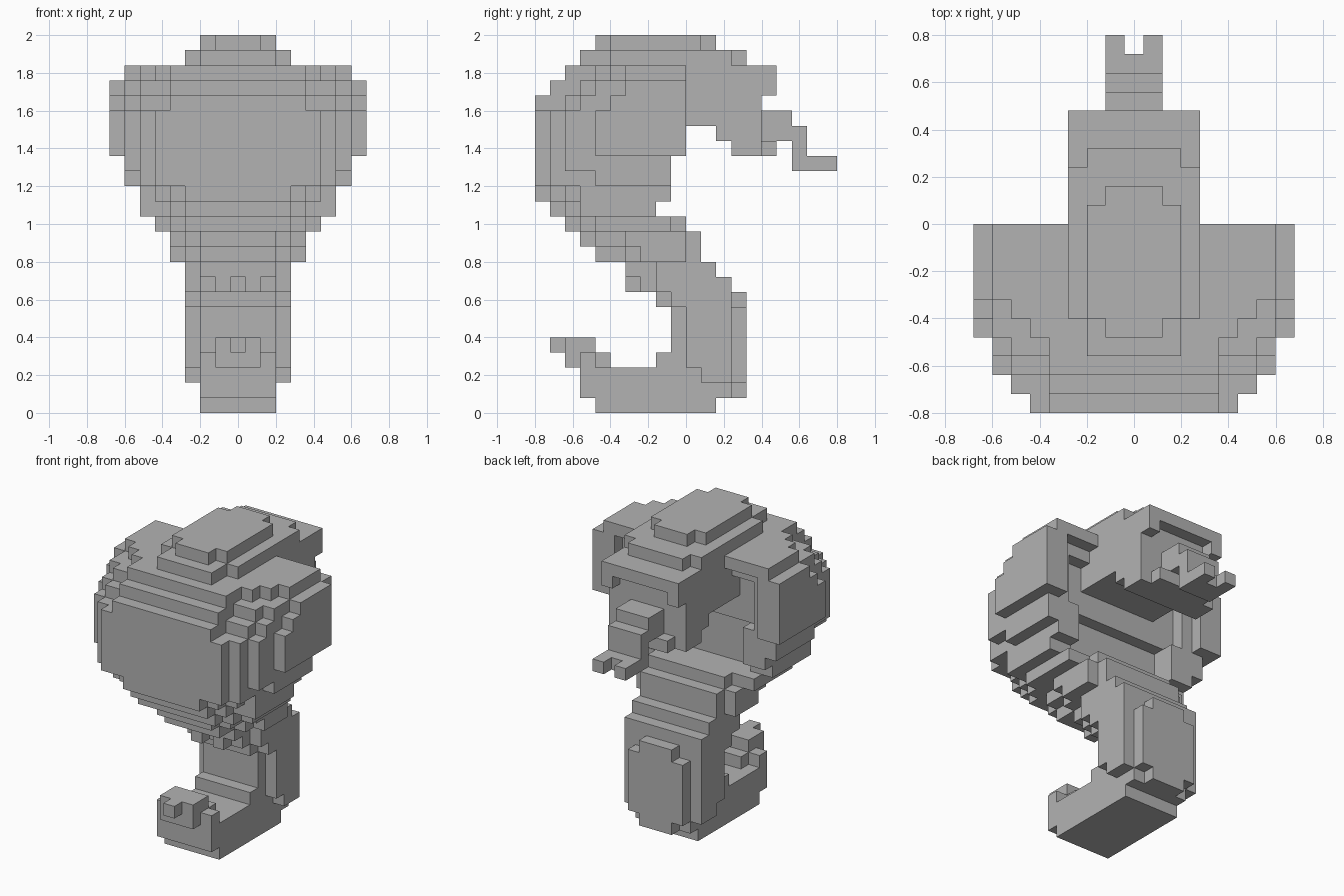
import bpy, bmesh
from mathutils import Vector

if "Cube" in bpy.data.objects:
    bpy.data.objects.remove(bpy.data.objects["Cube"], do_unlink=True)

CELL = 0.08
grey = bpy.data.materials.new("stone_grey")
grey.use_nodes = True
grey.diffuse_color = (0.45, 0.45, 0.45, 1)
grey.node_tree.nodes["Principled BSDF"].inputs["Base Color"].default_value = grey.diffuse_color

parts = {}


def block(half, y0, y1, z0, z1, inner=0):
    """Mirrored block of cells whose |x| runs from inner to half."""
    return {(x, y, z) for x in range(-half, half + 1) if abs(x) >= inner
            for y in range(y0, y1) for z in range(z0, z1)}


def add(name, *args, **kw):
    parts.setdefault(name, set()).update(block(*args, **kw))


def cut(name, *args, **kw):
    parts[name] -= block(*args, **kw)


def layer(name, z0, z1, back, *steps):
    """Stepped layer: each step starts further back and is wider."""
    for y0, half in steps:
        add(name, half, y0, back, z0, z1)


# coil resting on the ground
add("coil", 2, -6, 2, 0, 1)
add("coil", 2, -7, 3, 1, 3)
add("coil", 2, -2, 3, 3, 4)

# upturned tail tip
add("tail", 1, -8, -5, 3, 4)
add("tail", 2, -7, -6, 3, 4)
add("tail", 1, -8, -6, 4, 5)
add("tail", 0, -9, -8, 4, 5)

# upright body and its rounded back plate
add("body", 3, 1, 3, 2, 3)
add("body", 3, 0, 3, 3, 8)
add("body", 2, -1, 3, 4, 7)
layer("body", 7, 8, 3, (-2, 2), (-1, 3))
add("back_plate", 1, 3, 4, 1, 8)
add("back_plate", 2, 3, 4, 2, 7)

# neck sloping forward
layer("neck", 8, 9, 3, (-4, 1), (-3, 2), (-2, 3))
cut("neck", 0, -4, -3, 8, 9)
layer("neck", 9, 10, 2, (-4, 2), (-2, 3))
add("neck", 3, -3, 1, 10, 12)
add("neck", 3, -3, 0, 12, 13)

# flared hood, bottom to top
layer("hood", 10, 11, 0, (-6, 2), (-4, 3), (-3, 4))
layer("hood", 11, 12, 0, (-7, 2), (-6, 3), (-4, 4))
layer("hood", 12, 13, -1, (-8, 3), (-7, 4), (-6, 5))
layer("hood", 13, 14, -2, (-9, 3), (-8, 4), (-7, 6))
layer("hood", 14, 15, -1, (-10, 3), (-9, 4), (-8, 5), (-7, 6))
layer("hood", 15, 16, -1, (-10, 5), (-9, 6), (-6, 7))
layer("hood", 16, 17, -1, (-10, 5), (-9, 6), (-8, 7))
layer("hood", 17, 20, 0, (-10, 5), (-9, 6), (-8, 7), (-6, 8))
layer("hood", 20, 21, 0, (-10, 4), (-8, 6), (-7, 7), (-5, 8))
layer("hood", 21, 22, 0, (-9, 4), (-7, 6), (-6, 7), (-4, 8))
layer("hood", 22, 23, 0, (-8, 4), (-6, 5), (-5, 6), (-4, 7))

# hollow behind the hood
cut("hood", 6, -1, 0, 17, 22)
cut("hood", 5, -2, -1, 17, 21)
cut("hood", 4, -3, -1, 13, 17)

# head with open mouth
add("head", 3, -3, 5, 19, 23)
cut("head", 3, 2, 5, 19, 20)
add("head", 3, 2, 5, 19, 20)
add("head", 3, 5, 6, 21, 23)
cut("head", 2, 5, 6, 21, 22)
add("head", 2, 5, 6, 22, 23)
add("jaw", 3, 2, 5, 18, 19)
add("jaw", 3, 3, 5, 17, 18)
add("jaw", 2, 5, 6, 17, 18)

# crown steps
for front, back, half, z in ((-7, 4, 2, 23), (-5, 3, 3, 23), (-6, 2, 1, 24), (-5, 1, 2, 24)):
    add("crown", half, front, back, z, z + 1)

# forked tongue
add("tongue", 1, 5, 7, 19, 20)
add("tongue", 1, 5, 8, 18, 19)
add("tongue", 1, 7, 8, 16, 18)
add("tongue", 1, 8, 9, 16, 17)
add("tongue", 1, 9, 10, 16, 17, inner=1)

# keep every cell in one part only, then skin the exposed cell sides
solid = set()
for cells in parts.values():
    cells -= solid
    solid |= cells

for name, cells in parts.items():
    bm = bmesh.new()
    for cell in sorted(cells):
        centre = Vector(cell) + Vector((0, 0.5, 0.5))
        for axis in range(3):
            for sign in (-1, 1):
                near = list(cell)
                near[axis] += sign
                if tuple(near) in solid:
                    continue
                n, u, v = Vector(), Vector(), Vector()
                n[axis] = sign / 2
                u[(axis + 1) % 3] = sign / 2
                v[(axis + 2) % 3] = 0.5
                corners = (n - u - v, n + u - v, n + u + v, n - u + v)
                bm.faces.new([bm.verts.new((centre + c) * CELL) for c in corners])
    bmesh.ops.remove_doubles(bm, verts=bm.verts, dist=CELL / 20)
    bmesh.ops.dissolve_limit(bm, angle_limit=0.02, verts=bm.verts, edges=bm.edges)
    mesh = bpy.data.meshes.new(name)
    bm.to_mesh(mesh)
    bm.free()
    mesh.materials.append(grey)
    bpy.context.collection.objects.link(bpy.data.objects.new(name, mesh))
